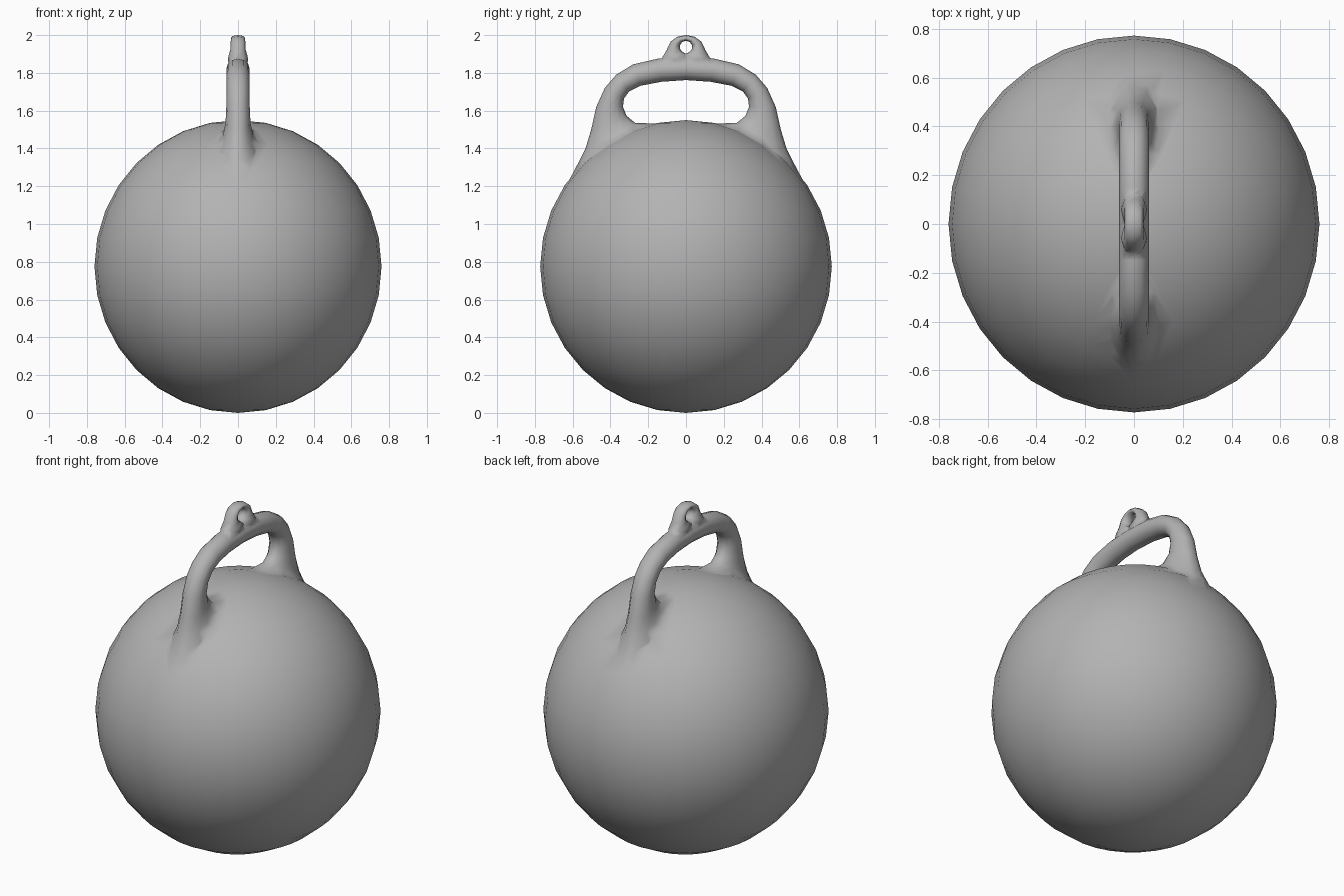
import bpy, bmesh
from math import cos, sin, pi
from mathutils import Vector

if "Cube" in bpy.data.objects:
    bpy.data.objects.remove(bpy.data.objects["Cube"])


def loft_arch(name, half, sides):
    """Loft oval sections given as (outer y, z, inner y, z, half width x), mirrored in y."""
    mirrored = [(-a, b, -c, d, w) for a, b, c, d, w in reversed(half[1:])]
    bm = bmesh.new()
    rings = []
    for oy, oz, iy, iz, w in mirrored + half:
        outer, inner = Vector((0, oy, oz)), Vector((0, iy, iz))
        mid, arm = (outer + inner) / 2, (outer - inner) / 2
        ring = []
        for k in range(sides):
            a = 2 * pi * k / sides
            ring.append(bm.verts.new(mid + arm * cos(a) + Vector((w * sin(a), 0, 0))))
        rings.append(ring)
    for r, s in zip(rings, rings[1:]):
        for k in range(sides):
            n = (k + 1) % sides
            bm.faces.new((r[k], r[n], s[n], s[k]))
    bm.faces.new(rings[0])
    bm.faces.new(rings[-1])
    bmesh.ops.recalc_face_normals(bm, faces=bm.faces)
    me = bpy.data.meshes.new(name)
    bm.to_mesh(me)
    bm.free()
    ob = bpy.data.objects.new(name, me)
    bpy.context.collection.objects.link(ob)
    return ob


# Ball body
bpy.ops.mesh.primitive_uv_sphere_add(segments=32, ring_count=16, radius=1, location=(0, 0, 0.775))
body = bpy.context.object
body.name = "kettlebell"
body.scale = (0.76, 0.772, 0.775)
bpy.ops.object.transform_apply(location=False, rotation=False, scale=True)

# Grip handle, flaring into the ball at both feet
handle = loft_arch("handle", [
    (0.00, 1.882, 0.00, 1.762, 0.061),
    (0.15, 1.875, 0.13, 1.753, 0.061),
    (0.28, 1.845, 0.24, 1.732, 0.061),
    (0.37, 1.790, 0.30, 1.703, 0.061),
    (0.43, 1.720, 0.328, 1.665, 0.061),
    (0.475, 1.620, 0.334, 1.620, 0.062),
    (0.502, 1.500, 0.315, 1.573, 0.066),
    (0.532, 1.400, 0.270, 1.536, 0.080),
    (0.567, 1.330, 0.200, 1.533, 0.105),
    (0.625, 1.220, 0.120, 1.530, 0.140),
    (0.600, 1.150, 0.100, 1.420, 0.150),
], 12)

# Small hanging eyelet on top of the handle
eyelet = loft_arch("eyelet", [
    (0.000, 2.000, 0.000, 1.970, 0.038),
    (0.045, 1.992, 0.021, 1.963, 0.038),
    (0.082, 1.965, 0.033, 1.945, 0.039),
    (0.103, 1.920, 0.030, 1.922, 0.041),
    (0.128, 1.878, 0.010, 1.906, 0.050),
    (0.140, 1.840, -0.020, 1.895, 0.054),
    (0.120, 1.810, -0.020, 1.840, 0.040),
], 8)

# Fuse the parts into one casting
for part in (handle, eyelet):
    mod = body.modifiers.new("fuse", 'BOOLEAN')
    mod.operation, mod.solver, mod.object = 'UNION', 'EXACT', part
    mod.use_self = part is eyelet
    bpy.context.view_layer.objects.active = body
    bpy.ops.object.modifier_apply(modifier=mod.name)
    bpy.data.objects.remove(part)

# Soften the seams between handle feet and ball
bm = bmesh.new()
bm.from_mesh(body.data)
bmesh.ops.remove_doubles(bm, verts=bm.verts, dist=0.004)
centre = Vector((0, 0, 0.775))
seam = [v for v in bm.verts if abs(v.co.x) < 0.16 and 0.1 < abs(v.co.y) < 0.65
        and v.co.z > 1.15 and (v.co - centre).length < 0.83]
for _ in range(2):
    bmesh.ops.smooth_vert(bm, verts=seam, factor=0.3, use_axis_x=True, use_axis_y=True, use_axis_z=True)
bmesh.ops.recalc_face_normals(bm, faces=bm.faces)
bm.to_mesh(body.data)
bm.free()
body.data.shade_smooth()

# Dark iron grey
iron = bpy.data.materials.new("iron_grey")
iron.diffuse_color = (0.45, 0.45, 0.45, 1)
iron.use_nodes = True
iron.node_tree.nodes["Principled BSDF"].inputs["Base Color"].default_value = iron.diffuse_color
body.data.materials.clear()
body.data.materials.append(iron)
